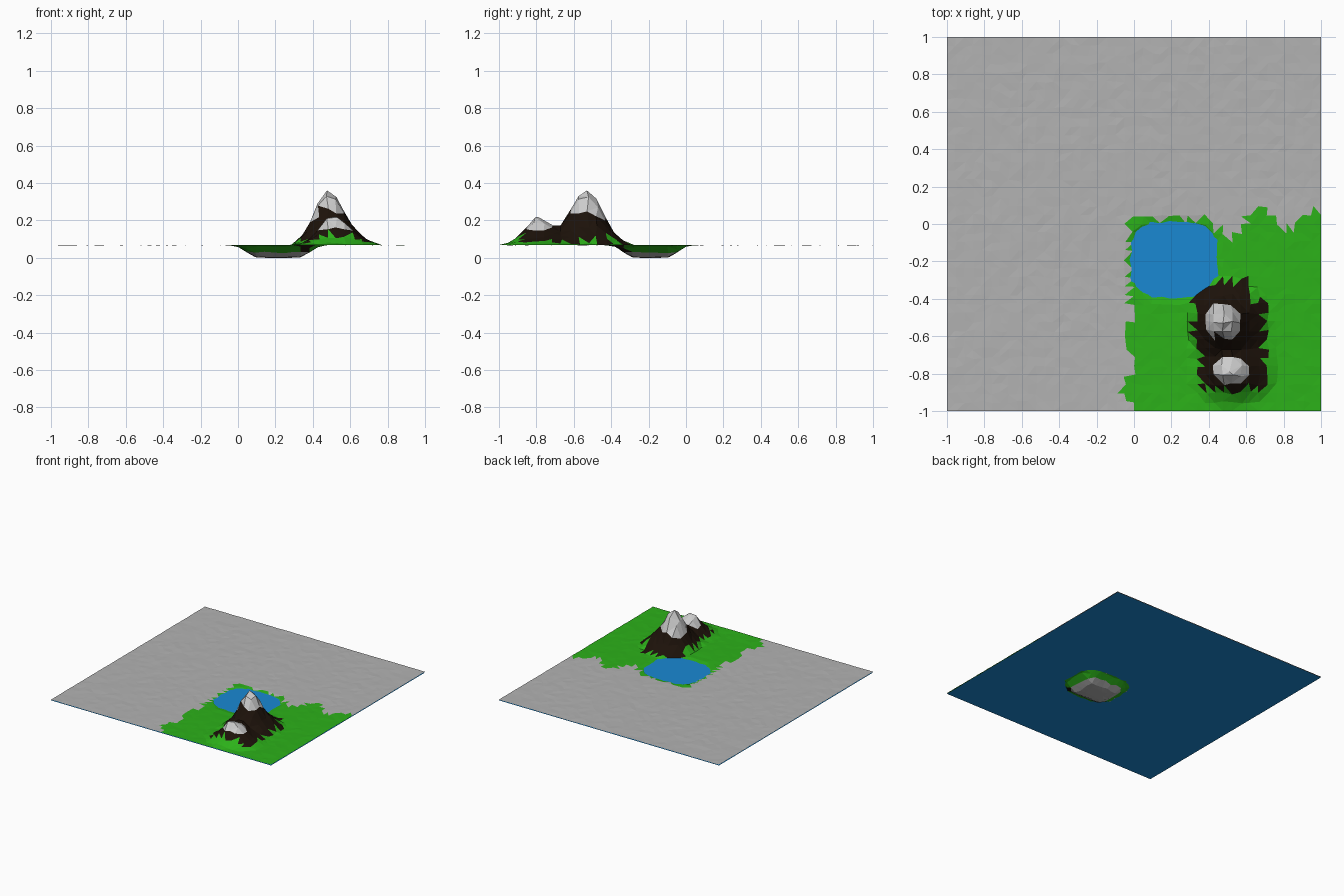
import bpy, bmesh, math, random

if "Cube" in bpy.data.objects:
    bpy.data.objects.remove(bpy.data.objects["Cube"])

random.seed(4)
GROUND, WATER, CELLS = 0.068, 0.062, 42

def material(name, col):
    m = bpy.data.materials.new(name)
    m.diffuse_color = (*col, 1)
    m.use_nodes = True
    m.node_tree.nodes["Principled BSDF"].inputs["Base Color"].default_value = m.diffuse_color
    return m

def make_object(name, bm, mats):
    me = bpy.data.meshes.new(name)
    bm.to_mesh(me)
    bm.free()
    for m in mats:
        me.materials.append(m)
    ob = bpy.data.objects.new(name, me)
    bpy.context.collection.objects.link(ob)
    return ob

# Peaks: x, y, height, then reach to left, right, front, back
PEAKS = [(0.476, -0.53, 0.292, 0.18, 0.25, 0.25, 0.22),
         (0.51, -0.79, 0.15, 0.19, 0.25, 0.18, 0.26)]
PROFILE = [(0, 1), (0.22, 0.87), (0.42, 0.52), (0.65, 0.25), (1, 0), (99, 0)]

def profile(t):
    for (a, p), (b, q) in zip(PROFILE, PROFILE[1:]):
        if t <= b:
            return p + (q - p) * (t - a) / (b - a)
    return 0

def mountain(x, y):
    best = 0
    for px, py, h, le, ri, fr, ba in PEAKS:
        dx, dy = x - px, y - py
        u = abs(dx) / (ri if dx > 0 else le)
        v = abs(dy) / (ba if dy > 0 else fr)
        best = max(best, h * profile((u ** 2.4 + v ** 2.4) ** (1 / 2.4)))
    return best

def lake(x, y):
    dx = max(abs(x - 0.215) - 0.1, 0) / 0.15
    dy = max(abs(y + 0.19) - 0.08, 0) / 0.14
    s = max(0, 1 - math.hypot(dx, dy))
    return GROUND * s * s * (3 - 2 * s)

GREY, GREEN, BROWN, WHITE = range(4)

def paint(x, y, z):
    j = random.uniform(-0.012, 0.012)
    if ((x - 0.48) / 0.1) ** 2 + ((y + 0.52) / 0.09) ** 2 < 1 + 10 * j:
        return WHITE
    if ((x - 0.52) / 0.095) ** 2 + ((y + 0.78) / 0.07) ** 2 < 1 + 10 * j:
        return WHITE
    if 0.32 + j < x < 0.63 + j and -0.65 < y < -0.31 + j:
        return BROWN
    if 0.36 + j < x < 0.70 + j and -0.89 + j < y < -0.41:
        return BROWN
    if z < 0.03:
        return GREY
    left = -0.03 if y > -0.4 else -0.03 + 0.04 * math.sin(y * 23) + j
    top = 0.03 if x < 0.4 else 0.03 + 0.05 * math.sin(x * 20 + 0.8) + j
    if 0.4 < x < 0.6:
        top -= 0.04
    return GREEN if x > left and y < top else GREY

# Low-poly land sheet with mountains and a lake basin
bm = bmesh.new()
bmesh.ops.create_grid(bm, x_segments=CELLS, y_segments=CELLS, size=1)
bm.verts.ensure_lookup_table()
for v in bm.verts:
    if max(abs(v.co.x), abs(v.co.y)) < 0.99:
        v.co.x += random.uniform(-0.008, 0.008)
        v.co.y += random.uniform(-0.008, 0.008)
for p in PEAKS:
    near = min(bm.verts, key=lambda v: math.hypot(v.co.x - p[0], v.co.y - p[1]))
    near.co.x, near.co.y = p[0], p[1]
for v in bm.verts:
    m, d = mountain(v.co.x, v.co.y), lake(v.co.x, v.co.y)
    rough = 0.0012 if m < 0.001 and d < 0.001 else m * 0.08
    if m > 0.145:
        rough = 0
    v.co.z = max(0, GROUND + m - d + random.uniform(-rough, rough))
bmesh.ops.triangulate(bm, faces=bm.faces[:])
for f in bm.faces:
    f.material_index = paint(*f.calc_center_median())
make_object("land", bm, [material("stone", (0.45, 0.45, 0.45)),
                         material("grass", (0.025, 0.44, 0.01)),
                         material("rock", (0.012, 0.006, 0.003)),
                         material("snow", (0.8, 0.8, 0.8))])

# Water sheet lying just under the land, visible in the lake
bm = bmesh.new()
bmesh.ops.create_grid(bm, x_segments=1, y_segments=1, size=1)
water = make_object("water", bm, [material("water", (0.01, 0.25, 0.65))])
water.location.z = WATER
